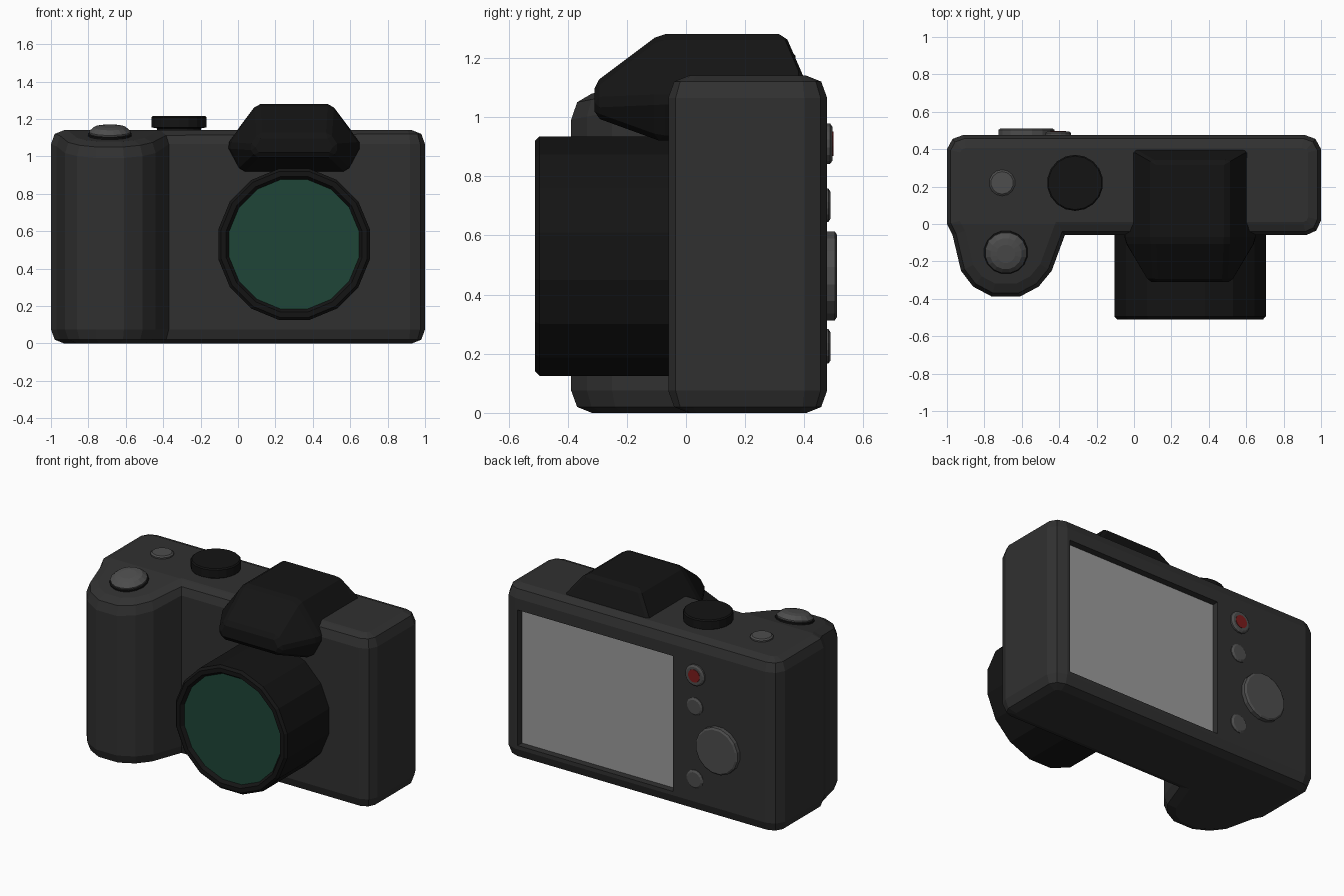
import bpy, bmesh
from math import pi, cos, sin, radians
from mathutils import Vector

if "Cube" in bpy.data.objects:
    bpy.data.objects.remove(bpy.data.objects["Cube"])


def material(name, r, g, b):
    m = bpy.data.materials.new(name)
    m.diffuse_color = (r, g, b, 1)
    m.use_nodes = True
    m.node_tree.nodes["Principled BSDF"].inputs["Base Color"].default_value = m.diffuse_color
    return m


SHELL = material("shell", .03, .03, .03)
BLACK = material("black", .007, .007, .007)
BUTTON = material("button", .075, .075, .075)
SCREEN = material("screen", .33, .33, .33)
GLASS = material("glass", .013, .06, .038)
RED = material("red", .2, .012, .012)


def loft(name, rings, mat, loc=(0, 0, 0), rot=(0, 0, 0)):
    """Skin a list of equal-length closed rings and cap both ends."""
    bm = bmesh.new()
    vs = [[bm.verts.new(p) for p in ring] for ring in rings]
    n = len(rings[0])
    for a, b in zip(vs, vs[1:]):
        for i in range(n):
            j = (i + 1) % n
            bm.faces.new((a[i], a[j], b[j], b[i]))
    bm.faces.new(vs[0][::-1])
    bm.faces.new(vs[-1])
    bmesh.ops.recalc_face_normals(bm, faces=bm.faces)
    me = bpy.data.meshes.new(name)
    bm.to_mesh(me)
    bm.free()
    ob = bpy.data.objects.new(name, me)
    ob.location, ob.rotation_euler = loc, rot
    me.materials.append(mat)
    bpy.context.collection.objects.link(ob)
    return ob


def lathe(name, profile, n, mat, loc, rot=(0, 0, 0)):
    """Round part from (radius, height) pairs, flats facing the axes."""
    rings = [[(r * cos((i + .5) * 2 * pi / n), r * sin((i + .5) * 2 * pi / n), h)
              for i in range(n)] for r, h in profile]
    return loft(name, rings, mat, loc, rot)


def box(name, x0, x1, y0, y1, z0, z1, mat):
    return loft(name, [[(x0, y0, z), (x1, y0, z), (x1, y1, z), (x0, y1, z)]
                       for z in (z0, z1)], mat)


def inset(poly, d):
    """Mitred inward offset of a counter-clockwise outline."""
    out = []
    for i, p in enumerate(poly):
        p, a, b = Vector(p), Vector(poly[i - 1]), Vector(poly[(i + 1) % len(poly)])
        u, v = (p - a).normalized(), (b - p).normalized()
        n1, n2 = Vector((-u.y, u.x)), Vector((-v.y, v.x))
        out.append(p + (n1 + n2) * (d / (1 + n1.dot(n2))))
    return out


# body with grip: footprint lofted with rounded top and bottom rims
outline = [(-1, .4), (-1, 0), (-.97, -.06), (-.925, -.25), (-.86, -.335), (-.76, -.388),
           (-.61, -.388), (-.51, -.335), (-.44, -.25), (-.37, -.06), (.92, -.06),
           (.975, -.035), (1, .02), (1, .4), (.97, .455), (.91, .477),
           (-.91, .477), (-.97, .455)]
levels = [(0, .07), (.02, .02), (.075, 0), (1.065, 0), (1.12, .02), (1.14, .07)]
body = loft("body", [[(p.x, p.y, z) for p in inset(outline, d)] for z, d in levels], SHELL)

# slope the grip top down toward the front
bm = bmesh.new()
bm.from_mesh(body.data)
bmesh.ops.bisect_plane(bm, geom=bm.verts[:] + bm.edges[:] + bm.faces[:],
                       plane_co=(0, 0, 0), plane_no=(0, 1, 0), dist=1e-4)
for v in bm.verts:
    if v.co.z > 1 and v.co.y < 0 and v.co.x < -.372:
        v.co.z += .19 * v.co.y
bm.to_mesh(body.data)
bm.free()

# recessed rear screen
cutter = box("screen_cutter", -.24, .89, .43, .6, .10, .99, SHELL)
cutter.hide_render = True
cutter.hide_viewport = True
cut = body.modifiers.new("screen_recess", 'BOOLEAN')
cut.operation, cut.object, cut.solver = 'DIFFERENCE', cutter, 'EXACT'
box("screen", -.24, .89, .41, .433, .10, .99, SCREEN)

# lens barrel and glass
FRONT, BACK = (pi / 2, 0, 0), (-pi / 2, 0, 0)
lathe("lens_barrel", [(.413, -.05), (.413, .495), (.398, .51), (.37, .51), (.352, .485)],
      16, BLACK, (.3, 0, .53), FRONT)
lathe("lens_glass", [(.354, .47), (.354, .488)], 16, GLASS, (.3, 0, .53), FRONT)

# viewfinder hump: sections along y of (half width, z) at bottom, middle, top
sections = [(-.31, (.2, 1.0), (.23, 1.05), (.19, 1.115)),
            (-.09, (.285, .92), (.36, 1.06), (.2, 1.28)),
            (.335, (.285, .92), (.36, 1.06), (.2, 1.28)),
            (.4, (.285, .92), (.36, 1.06), (.315, 1.13))]
hump = loft("viewfinder_hump",
            [[(.3 + w, y, z) for w, z in s] + [(.3 - w, y, z) for w, z in reversed(s)]
             for y, *s in sections], BLACK)
bev = hump.modifiers.new("soft_edges", 'BEVEL')
bev.width, bev.segments, bev.limit_method, bev.angle_limit = .02, 1, 'ANGLE', radians(25)

# top controls
lathe("mode_dial", [(.12, 1.12), (.12, 1.15), (.15, 1.155), (.15, 1.208), (.143, 1.215)],
      18, BLACK, (-.315, .22, 0))
lathe("top_button", [(.07, 1.12), (.07, 1.148), (.06, 1.156)], 14, BUTTON, (-.705, .22, 0))
TILT = (radians(10.8), 0, 0)
shutter_at = (-.685, -.15, 1.108)
lathe("shutter_ring", [(.118, -.03), (.118, .012), (.11, .018)], 16, BLACK, shutter_at, TILT)
lathe("shutter_button", [(.112, -.02), (.112, .025), (.085, .048), (.05, .054)],
      16, BUTTON, shutter_at, TILT)

# rear controls
for name, x, z, r, h in [("record_button", -.405, .91, .07, .018),
                         ("upper_button", -.4, .702, .058, .012),
                         ("lower_button", -.4, .225, .06, .012),
                         ("control_wheel", -.575, .463, .153, .034)]:
    lathe(name, [(r, -.03), (r, h - .008), (r - .012, h)], 16, BUTTON, (x, .477, z), BACK)
lathe("record_mark", [(.042, 0), (.042, .021)], 16, RED, (-.405, .477, .91), BACK)
